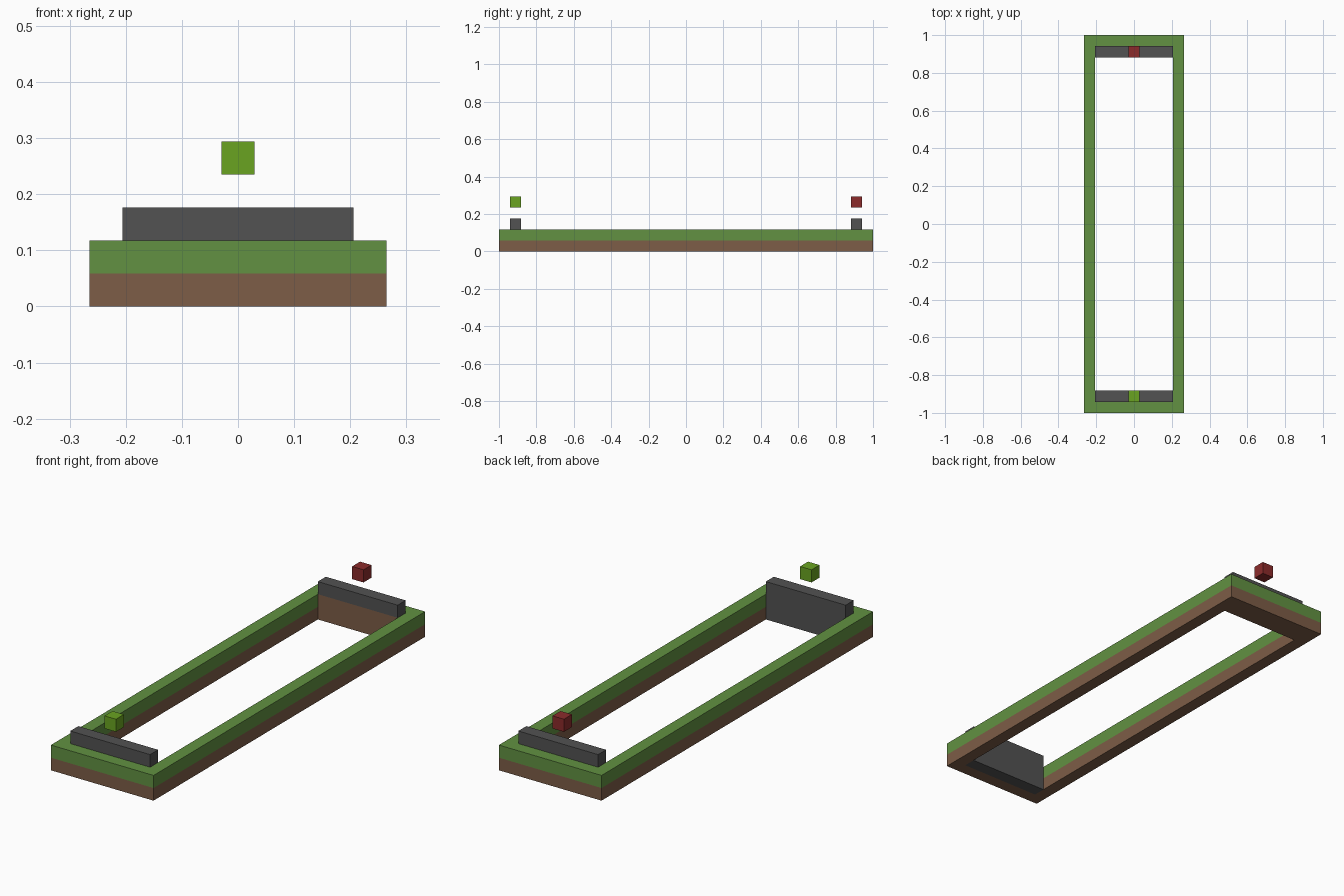
import bpy
import bmesh

U = 1 / 17  # one block; the model is 34 blocks long

cube = bpy.data.objects.get("Cube")
if cube:
    bpy.data.objects.remove(cube, do_unlink=True)


def material(name, rgb):
    mat = bpy.data.materials.new(name)
    mat.use_nodes = True
    mat.diffuse_color = (*rgb, 1)
    bsdf = next(n for n in mat.node_tree.nodes if n.type == "BSDF_PRINCIPLED")
    bsdf.inputs["Base Color"].default_value = (*rgb, 1)
    return mat


def add_object(name, bm, mat):
    bmesh.ops.recalc_face_normals(bm, faces=bm.faces)
    mesh = bpy.data.meshes.new(name)
    bm.to_mesh(mesh)
    bm.free()
    mesh.materials.append(mat)
    obj = bpy.data.objects.new(name, mesh)
    bpy.context.collection.objects.link(obj)
    return obj


def box(name, width, y, z0, z1, mat):
    """A box one block deep, centred on x = 0, starting at y."""
    bm = bmesh.new()
    bmesh.ops.create_cube(bm, size=1)
    bmesh.ops.scale(bm, vec=(width * U, U, (z1 - z0) * U), verts=bm.verts)
    bmesh.ops.translate(bm, vec=(0, (y + 0.5) * U, (z0 + z1) / 2 * U), verts=bm.verts)
    return add_object(name, bm, mat)


def frame(name, z0, mat):
    """A rectangular ring, one block wide and one block high."""
    bm = bmesh.new()
    corners = [(-1, -1), (1, -1), (1, 1), (-1, 1)]
    outer, inner = [
        [bm.verts.new((sx * hx * U, sy * hy * U, z0 * U)) for sx, sy in corners]
        for hx, hy in ((4.5, 17), (3.5, 16))
    ]
    faces = []
    for i in range(4):
        j = (i + 1) % 4
        faces.append(bm.faces.new((outer[i], outer[j], inner[j], inner[i])))
    # Keep the lower ring and raise a copy of it to close the solid
    result = bmesh.ops.extrude_face_region(bm, geom=faces, use_keep_orig=True)
    raised = [g for g in result["geom"] if isinstance(g, bmesh.types.BMVert)]
    bmesh.ops.translate(bm, vec=(0, 0, U), verts=raised)
    return add_object(name, bm, mat)


dirt = material("dirt brown", (0.205, 0.109, 0.063))
grass = material("grass green", (0.122, 0.283, 0.054))
stone = material("stone grey", (0.084, 0.084, 0.084))
lime = material("lime green", (0.144, 0.371, 0.015))
red = material("dark red", (0.258, 0.024, 0.024))

# Layered border
frame("dirt_frame", 0, dirt)
frame("grass_frame", 1, grass)

# End walls: the front is stone to the ground, the back stands on dirt
box("front_stone_wall", 7, -16, 0, 3, stone)
box("back_dirt_wall", 7, 15, 0, 2, dirt)
box("back_stone_wall", 7, 15, 2, 3, stone)

# Floating marker blocks
box("front_marker", 1, -16, 4, 5, lime)
box("back_marker", 1, 15, 4, 5, red)
